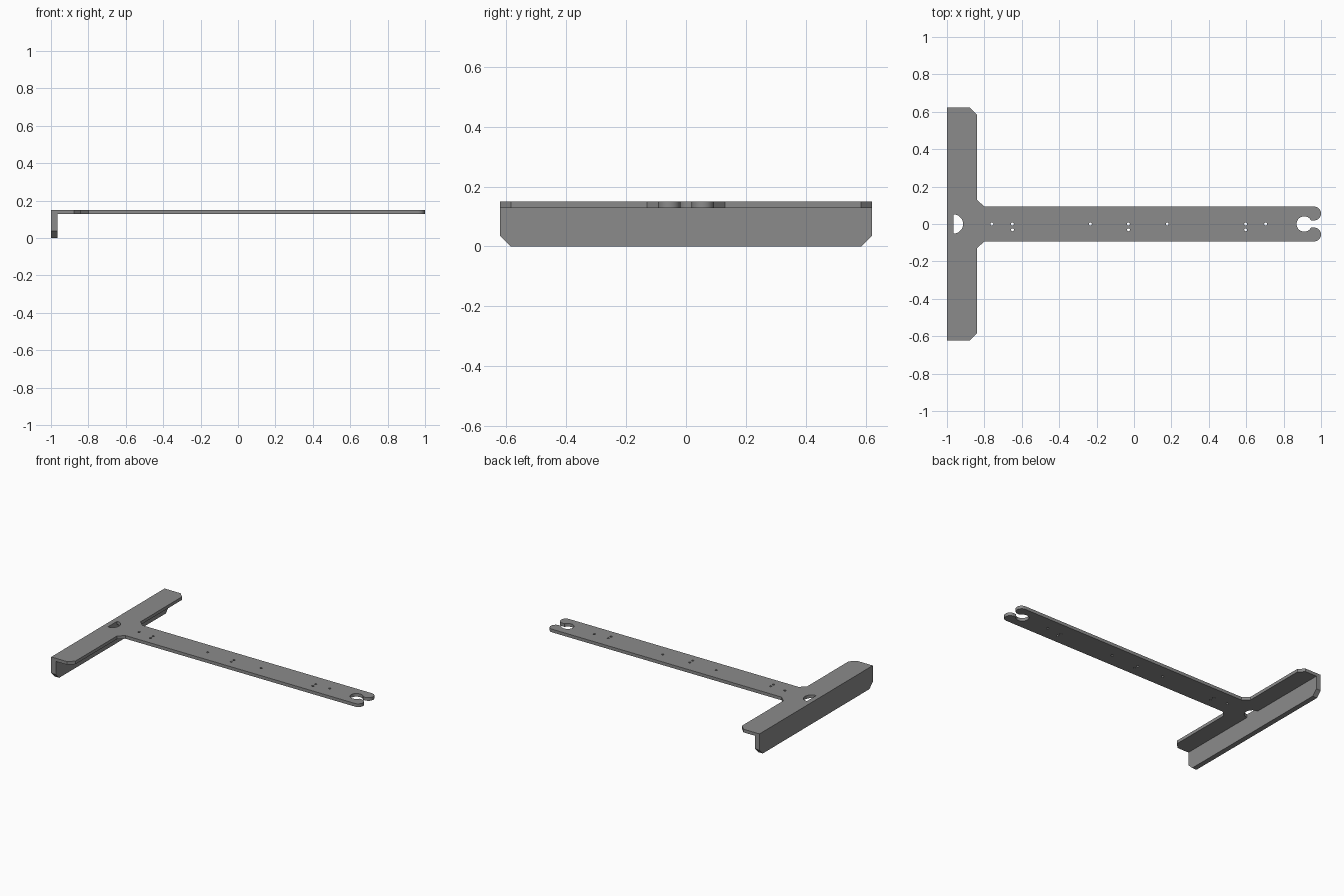
import bpy, bmesh, math
from mathutils import Matrix

if "Cube" in bpy.data.objects:
    bpy.data.objects.remove(bpy.data.objects["Cube"])

TOP, UNDER = 0.15, 0.128       # blade plate top and underside
FLANGE_X = -0.965              # inner face of the fence

steel = bpy.data.materials.new("grey_steel")
steel.diffuse_color = (0.26, 0.26, 0.26, 1)
steel.use_nodes = True
steel.node_tree.nodes["Principled BSDF"].inputs["Base Color"].default_value = steel.diffuse_color


def arc(cx, cy, r, a0, a1, n):
    """Points along an arc, angles in degrees."""
    return [(cx + r * math.cos(math.radians(a0 + (a1 - a0) * i / n)),
             cy + r * math.sin(math.radians(a0 + (a1 - a0) * i / n)))
            for i in range(n + 1)]


def plate(name, loops, thickness, matrix):
    """Extrude a flat outline with holes, centred on its own plane."""
    cu = bpy.data.curves.new(name, 'CURVE')
    cu.dimensions, cu.fill_mode = '2D', 'BOTH'
    cu.extrude = thickness / 2
    for pts in loops:
        sp = cu.splines.new('POLY')
        sp.points.add(len(pts) - 1)
        for p, (x, y) in zip(sp.points, pts):
            p.co = (x, y, 0, 1)
        sp.use_cyclic_u = True
    ob = bpy.data.objects.new(name, cu)
    bpy.context.collection.objects.link(ob)
    bpy.ops.object.select_all(action='DESELECT')
    ob.select_set(True)
    bpy.context.view_layer.objects.active = ob
    bpy.ops.object.convert(target='MESH')
    ob = bpy.context.object
    ob.name = name
    bm = bmesh.new()
    bm.from_mesh(ob.data)
    bmesh.ops.remove_doubles(bm, verts=bm.verts, dist=1e-5)
    bmesh.ops.transform(bm, matrix=matrix, verts=bm.verts)
    bmesh.ops.recalc_face_normals(bm, faces=bm.faces)
    bm.to_mesh(ob.data)
    bm.free()
    ob.data.materials.clear()
    ob.data.materials.append(steel)
    bpy.ops.object.shade_smooth_by_angle(angle=math.radians(30))
    return ob


# Upper half of the T outline: hanging hook, rounded prong, gusset, head
hook = math.degrees(math.asin(0.019 / 0.041))
half = arc(0.91, 0, 0.041, 180, hook, 20)
half += arc(0.963, 0.056, 0.037, -90, 90, 20)
half += [(-0.80, 0.093), (-0.84, 0.13), (-0.84, 0.585), (-0.877, 0.622), (-1, 0.622)]
outline = half + [(x, -y) for x, y in reversed(half[1:])]

# Half-round opening against the fence and the small marking holes
loops = [outline, arc(FLANGE_X, 0, 0.051, -90, 90, 24)]
marks = [(-0.76, 0), (-0.65, 0), (-0.65, -0.031), (-0.233, 0), (-0.03, 0),
         (-0.03, -0.031), (0.178, 0), (0.597, 0), (0.597, -0.031), (0.704, 0)]
for x, y in marks:
    loops.append(arc(x, y, 0.008, 0, 360, 16)[:-1])
plate("blade_and_head", loops, TOP - UNDER,
      Matrix.Translation((0, 0, (TOP + UNDER) / 2)))

# Downturned fence with clipped lower corners (outline in y, z)
fence = [(-0.622, UNDER), (-0.622, 0.037), (-0.585, 0),
         (0.585, 0), (0.622, 0.037), (0.622, UNDER)]
stand = Matrix(((0, 0, 1, (FLANGE_X - 1) / 2), (1, 0, 0, 0), (0, 1, 0, 0), (0, 0, 0, 1)))
plate("fence", [fence], 1 + FLANGE_X, stand)
